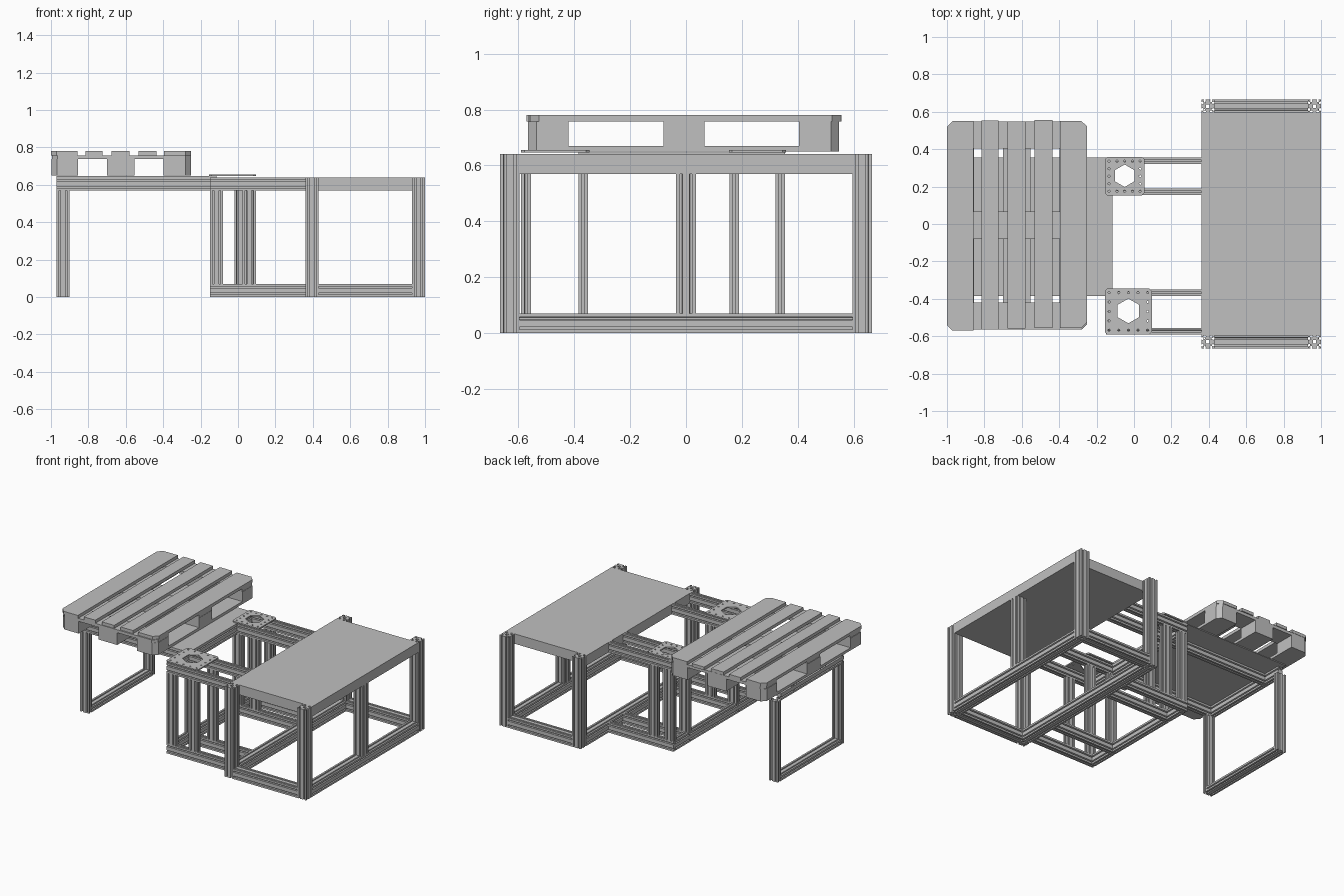
import bpy, bmesh, math

cube = bpy.data.objects.get("Cube")
if cube:
    bpy.data.objects.remove(cube, do_unlink=True)

grey = bpy.data.materials.new("light grey")
grey.use_nodes = True
colour = (0.53, 0.53, 0.53, 1.0)
grey.diffuse_color = colour
grey.node_tree.nodes["Principled BSDF"].inputs["Base Color"].default_value = colour

CELL = 0.035  # width of one slotted profile cell


def prism(name, loops, axis, lo, hi):
    """Extrude an outline (first loop) with holes (other loops) along an axis."""
    bm = bmesh.new()
    ends = ([], [])
    for loop in loops:
        rings = []
        for w, edges in zip((lo, hi), ends):
            ring = []
            for p in loop:
                co = list(p)
                co.insert(axis, w)
                ring.append(bm.verts.new(co))
            n = len(ring)
            edges += [bm.edges.new((ring[i], ring[(i + 1) % n])) for i in range(n)]
            rings.append(ring)
        a, b = rings
        for i in range(n):
            j = (i + 1) % n
            bm.faces.new((a[i], a[j], b[j], b[i]))
    for edges in ends:
        if len(loops) == 1 and len(loops[0]) <= 8:
            bmesh.ops.contextual_create(bm, geom=edges)
        else:
            bmesh.ops.triangle_fill(bm, use_beauty=True, edges=edges)
    bmesh.ops.recalc_face_normals(bm, faces=bm.faces[:])
    mesh = bpy.data.meshes.new(name)
    bm.to_mesh(mesh)
    bm.free()
    mesh.materials.append(grey)
    obj = bpy.data.objects.new(name, mesh)
    bpy.context.collection.objects.link(obj)
    return obj


def ngon(cx, cy, r, n, turn=0.0):
    return [(cx + r * math.cos(turn + math.tau * i / n),
             cy + r * math.sin(turn + math.tau * i / n)) for i in range(n)]


def rect(x0, x1, y0, y1, c=(0, 0, 0, 0)):
    """Rectangle with a chamfer size per corner, counter-clockwise from x0, y0."""
    pts = []
    corners = ((x0, y0, 1, 1), (x1, y0, -1, 1), (x1, y1, -1, -1), (x0, y1, 1, -1))
    for i, ((x, y, sx, sy), k) in enumerate(zip(corners, c)):
        if k == 0:
            pts.append((x, y))
        else:
            pair = [(x, y + sy * k), (x + sx * k, y)]
            pts += pair if i % 2 == 0 else pair[::-1]
    return pts


def box(name, x0, x1, y0, y1, z0, z1, c=(0, 0, 0, 0)):
    return prism(name, [rect(x0, x1, y0, y1, c)], 2, z0, z1)


def slot_profile(u0, u1, v0, v1):
    """Slotted profile outline plus its round bores and square core."""
    corners = [(u0, v0), (u1, v0), (u1, v1), (u0, v1)]
    dirs = [(1, 0), (0, 1), (-1, 0), (0, -1)]
    slot = [(-.0045, 0), (-.0045, .004), (-.009, .004), (-.004, .012),
            (.004, .012), (.009, .004), (.0045, .004), (.0045, 0)]
    outline = []
    nu, nv = round((u1 - u0) / CELL), round((v1 - v0) / CELL)
    for i, ((cu, cv), (du, dv)) in enumerate(zip(corners, dirs)):
        outline.append((cu, cv))
        for k in range((nu, nv)[i % 2]):
            for t, d in slot:
                s = (k + 0.5) * CELL + t
                outline.append((cu + du * s - dv * d, cv + dv * s + du * d))
    loops = [outline]
    for a in range(nu):
        for b in range(nv):
            loops.append(ngon(u0 + (a + .5) * CELL, v0 + (b + .5) * CELL, .003, 8))
    if nu == 2 and nv == 2:
        loops.append(ngon((u0 + u1) / 2, (v0 + v1) / 2, .013, 4, math.pi / 4))
    return loops


def beam(name, axis, lo, hi, u, v, nu=2, nv=2):
    """Slotted beam along an axis; u, v are the low corner of its section."""
    prism(name, slot_profile(u, u + nu * CELL, v, v + nv * CELL), axis, lo, hi)


# Work table: corner posts, lower rails, middle post and top
for x, xn in ((0.36, "inner"), (0.93, "outer")):
    for y, yn in ((-0.665, "front"), (0.595, "back")):
        beam(f"table_post_{xn}_{yn}", 2, 0, 0.64, x, y)
    beam(f"table_lower_rail_{xn}", 1, -0.595, 0.595, x, 0)
for y, yn in ((-0.665, "front"), (0.595, "back")):
    beam(f"table_lower_rail_{yn}", 0, 0.43, 0.93, y, 0)
beam("table_middle_post", 2, 0.07, 0.57, 0.93, -0.035)
box("table_top", 0.36, 1.0, -0.595, 0.595, 0.57, 0.64)

# Two side frames: upper and lower rails with posts at the end and middle
for side, ys, mid in (("front", (-0.59, -0.385), 0.025), ("back", (0.155, 0.32), -0.02)):
    for i, y in enumerate(ys):
        long_rail = (side == "front") == (i == 1)
        beam(f"{side}_upper_rail_{i}", 0, -0.97 if long_rail else -0.15, 0.36, y, 0.57, 1, 2)
        beam(f"{side}_lower_rail_{i}", 0, -0.15, 0.36, y, 0, 1, 2)
        beam(f"{side}_end_post_{i}", 2, 0.07, 0.57, -0.15, y, 2, 1)
        beam(f"{side}_middle_post_{i}", 2, 0.07, 0.57, mid, y, 2, 1)

# Cross rails joining the side frames
for y0, y1, n in ((-0.555, -0.385, "front"), (-0.35, 0.155, "middle"), (0.19, 0.32, "back")):
    for z, zn in ((0, "lower"), (0.57, "upper")):
        beam(f"{n}_{zn}_cross_rail", 1, y0, y1, -0.15, z, 1, 2)

# Pallet stand: legs, foot bar, end rail and panel
for y, n in ((-0.385, "front"), (0.32, "back")):
    beam(f"stand_leg_{n}", 2, 0, 0.57, -0.97, y, 2, 1)
beam("stand_foot_bar", 1, -0.35, 0.32, -0.97, 0, 2, 1)
beam("stand_end_rail", 1, -0.35, 0.32, -0.97, 0.57, 1, 2)
box("stand_panel", -0.97, -0.115, -0.385, 0.355, 0.64, 0.646)


# Mounting plates with a six-sided opening and a ring of bolt holes
def mount_plate(name, x0, x1, y0, y1, hx, hy, r):
    loops = [rect(x0, x1, y0, y1, (.012,) * 4), ngon(hx, hy, r, 6, math.pi / 2)]
    m = 0.022
    for i in range(5):
        for j in range(5):
            if i in (0, 4) or j in (0, 4):
                px = x0 + m + (x1 - x0 - 2 * m) * i / 4
                py = y0 + m + (y1 - y0 - 2 * m) * j / 4
                loops.append(ngon(px, py, .006, 8))
    prism(name, loops, 2, 0.646, 0.655)


mount_plate("front_mount_plate", -0.155, 0.095, -0.59, -0.345, -0.03, -0.465, 0.066)
mount_plate("back_mount_plate", -0.155, 0.055, 0.153, 0.358, -0.05, 0.258, 0.06)

# Pallet: blocks and bottom boards, cross boards, top boards
rows = ((-0.565, -0.42), (-0.08, 0.067), (0.405, 0.548))
cols = ((-0.998, -0.855), (-0.70, -0.553), (-0.397, -0.25))
K = 0.03
for i, (x0, x1) in enumerate(cols):
    edge = (K * (i == 0), K * (i == 2), K * (i == 2), K * (i == 0))
    box(f"pallet_bottom_board_{i}", x0, x1, -0.565, 0.548, 0.65, 0.669, edge)
    for j, (y0, y1) in enumerate(rows):
        c = (K * (i == 0 and j == 0), K * (i == 2 and j == 0),
             K * (i == 2 and j == 2), K * (i == 0 and j == 2))
        box(f"pallet_block_{i}_{j}", x0, x1, y0, y1, 0.669, 0.737, c)
for j, (y0, y1) in enumerate(rows):
    c = (K * (j == 0), K * (j == 0), K * (j == 2), K * (j == 2))
    box(f"pallet_cross_board_{j}", -0.995, -0.252, y0, y1, 0.737, 0.758, c)
tops = ((-1.0, -0.858, -0.57, 0.55), (-0.815, -0.725, -0.565, 0.553),
        (-0.677, -0.58, -0.56, 0.547), (-0.532, -0.435, -0.555, 0.556),
        (-0.396, -0.252, -0.556, 0.552))
for i, (x0, x1, y0, y1) in enumerate(tops):
    c = (K * (i == 0), K * (i == 4), K * (i == 4), K * (i == 0))
    box(f"pallet_top_board_{i}", x0, x1, y0, y1, 0.758, 0.78, c)
